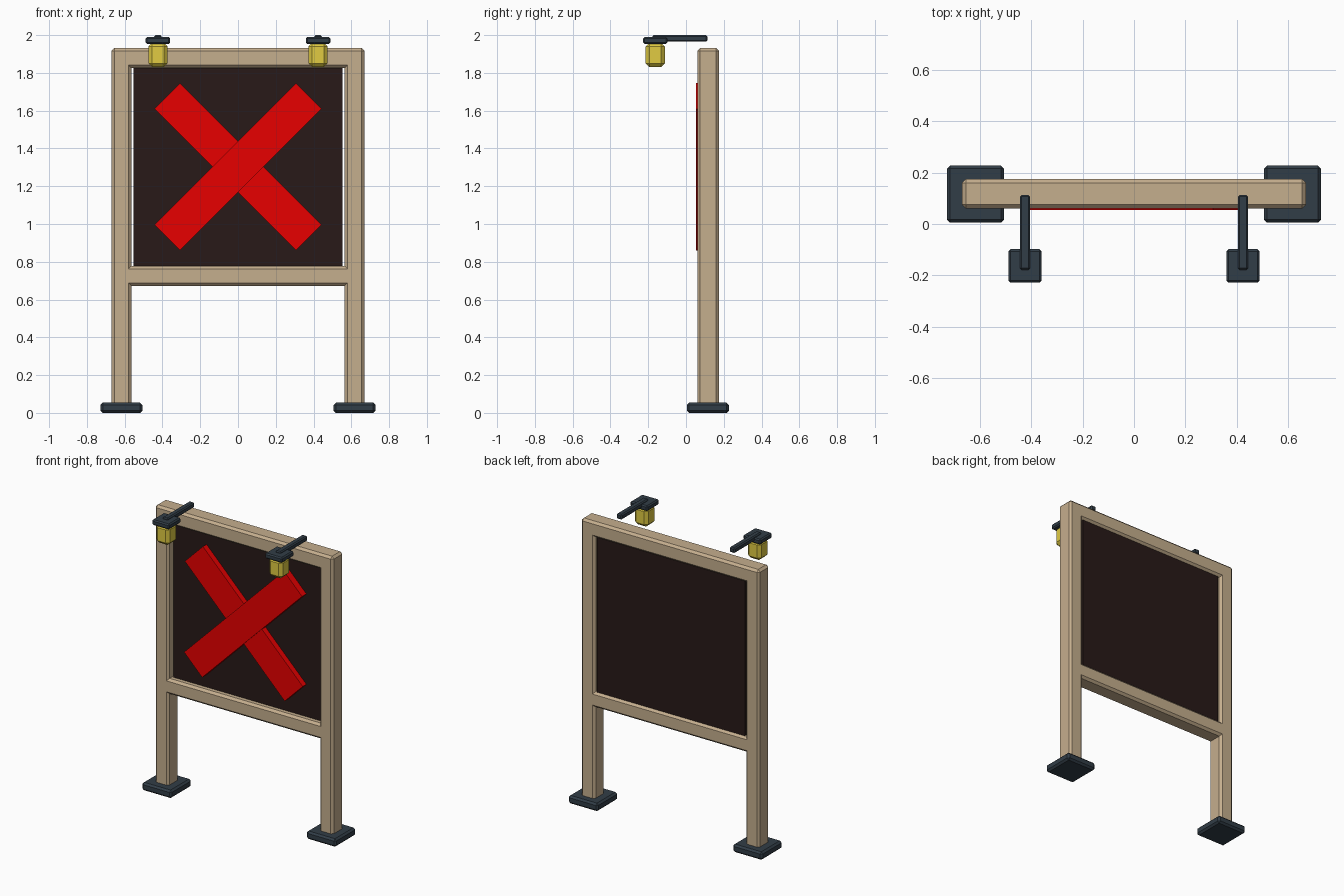
import bpy, bmesh, math
from mathutils import Matrix

cube = bpy.data.objects.get("Cube")
if cube:
    bpy.data.objects.remove(cube, do_unlink=True)


def material(name, rgb):
    m = bpy.data.materials.new(name)
    m.use_nodes = True
    m.diffuse_color = (*rgb, 1)
    m.node_tree.nodes["Principled BSDF"].inputs["Base Color"].default_value = (*rgb, 1)
    return m


wood = material("tan wood", (0.56, 0.425, 0.27))
board = material("dark board", (0.021, 0.01, 0.009))
red = material("red paint", (0.8, 0.0, 0.0))
metal = material("dark metal", (0.031, 0.047, 0.063))
glow = material("yellow lamp", (0.75, 0.6, 0.055))


def box(name, mat, x, y, z, bevel=0.0, turn=0.0):
    """Chamfered box from (low, high) ranges, turned about its own y axis."""
    lo, hi = zip(x, y, z)
    size = [b - a for a, b in zip(lo, hi)]
    bm = bmesh.new()
    bmesh.ops.create_cube(bm, size=1, matrix=Matrix.Diagonal((*size, 1)))
    if bevel:
        bmesh.ops.bevel(bm, geom=bm.edges[:], offset=bevel, segments=1, affect='EDGES')
    bm.transform(Matrix.Rotation(turn, 4, 'Y'))
    mesh = bpy.data.meshes.new(name)
    bm.to_mesh(mesh)
    bm.free()
    mesh.materials.append(mat)
    ob = bpy.data.objects.new(name, mesh)
    ob.location = [(a + b) / 2 for a, b in zip(lo, hi)]
    bpy.context.collection.objects.link(ob)
    return ob


def around(c, half):
    return (c - half, c + half)


# Frame rails
depth = (0.06, 0.175)
box("top_rail", wood, (-0.669, 0.669), depth, (1.826, 1.932), 0.015)
box("lower_rail", wood, (-0.6, 0.6), depth, (0.673, 0.777), 0.015)

# Board with the two crossed bars
box("board", board, (-0.554, 0.554), (0.101, 0.161), (0.765, 1.835))
for name, front, angle in (("cross_bar_under", 0.062, 45), ("cross_bar_over", 0.054, -45)):
    box(name, red, around(0, 0.53), (front, 0.105), around(1.303, 0.096),
        turn=math.radians(angle))

# Posts, feet and lamps on both sides
for side, s in (("left", 1), ("right", -1)):
    px, lx = 0.617 * s, 0.424 * s
    box(side + "_post", wood, around(px, 0.052), depth, (0.004, 1.932), 0.015)
    box(side + "_foot", metal, around(px, 0.111), (0.005, 0.227), (0, 0.054), 0.012)
    box(side + "_lamp_arm", metal, around(lx, 0.02), (-0.178, 0.113), (1.965, 2.0), 0.007)
    box(side + "_lamp_cap", metal, around(lx, 0.065), (-0.227, -0.098), (1.953, 1.99), 0.008)
    box(side + "_lamp_bulb", glow, around(lx, 0.051), (-0.214, -0.112), (1.831, 1.96), 0.02)
